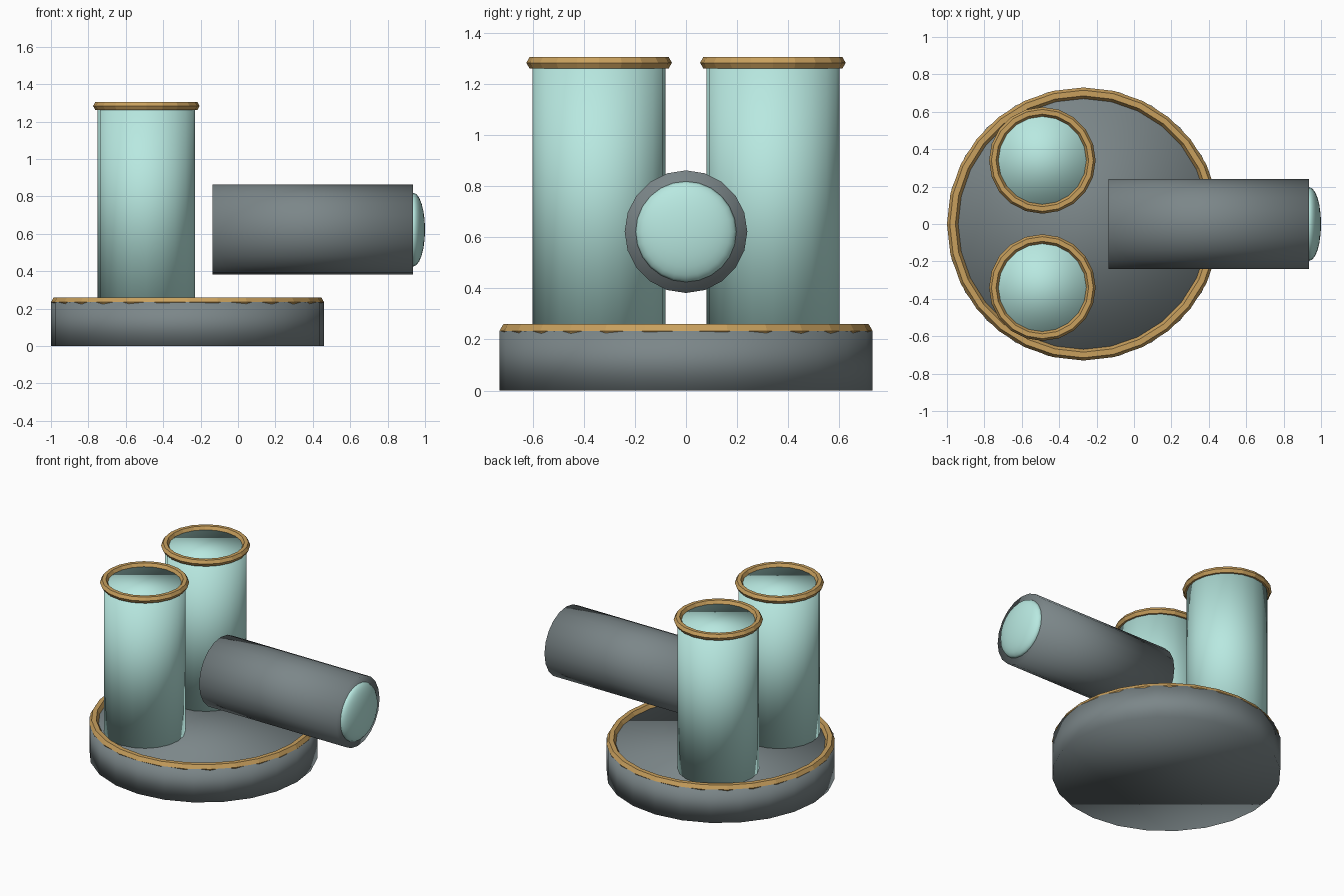
import bpy
from math import pi

if "Cube" in bpy.data.objects:
    bpy.data.objects.remove(bpy.data.objects["Cube"])


def material(name, color):
    m = bpy.data.materials.new(name)
    m.diffuse_color = (*color, 1)
    m.use_nodes = True
    m.node_tree.nodes["Principled BSDF"].inputs["Base Color"].default_value = m.diffuse_color
    return m


SLATE = material("slate", (0.20, 0.24, 0.25))
MINT = material("mint", (0.48, 0.81, 0.75))
BRASS = material("brass", (0.58, 0.35, 0.11))


def finish(name, mat, smooth):
    o = bpy.context.object
    o.name = name
    o.data.materials.append(mat)
    if smooth:
        bpy.ops.object.shade_smooth()
    else:
        bpy.ops.object.shade_flat()
    return o


def cylinder(name, mat, sides, radius, depth, loc, rot=(0, 0, 0)):
    bpy.ops.mesh.primitive_cylinder_add(vertices=sides, radius=radius, depth=depth,
                                        location=loc, rotation=rot)
    return finish(name, mat, True)


def ring(name, sides, radius, thickness, loc):
    bpy.ops.mesh.primitive_torus_add(major_segments=sides, minor_segments=6,
                                     major_radius=radius, minor_radius=thickness,
                                     location=loc)
    return finish(name, BRASS, False)


# Round base with brass rim
BASE_H = 0.234
cylinder("base", SLATE, 24, 0.73, BASE_H, (-0.27, 0, BASE_H / 2))
ring("base_rim", 28, 0.70, 0.03, (-0.27, 0, BASE_H))

# Pair of upright tubes with brass collars
TUBE_TOP = 1.283
for side, y in (("front", -0.34), ("back", 0.34)):
    cylinder(f"{side}_tube", MINT, 20, 0.26, TUBE_TOP - BASE_H,
             (-0.49, y, (TUBE_TOP + BASE_H) / 2))
    ring(f"{side}_tube_collar", 20, 0.26, 0.025, (-0.49, y, TUBE_TOP))

# Horizontal barrel
cylinder("barrel", SLATE, 20, 0.24, 1.07, (0.40, 0, 0.622), (0, pi / 2, 0))

# Domed lens at the barrel's end
bpy.ops.mesh.primitive_uv_sphere_add(segments=24, ring_count=12, radius=1,
                                     location=(0.937, 0, 0.622), rotation=(0, pi / 2, 0))
bpy.context.object.scale = (0.197, 0.197, 0.063)
finish("lens", MINT, True)
